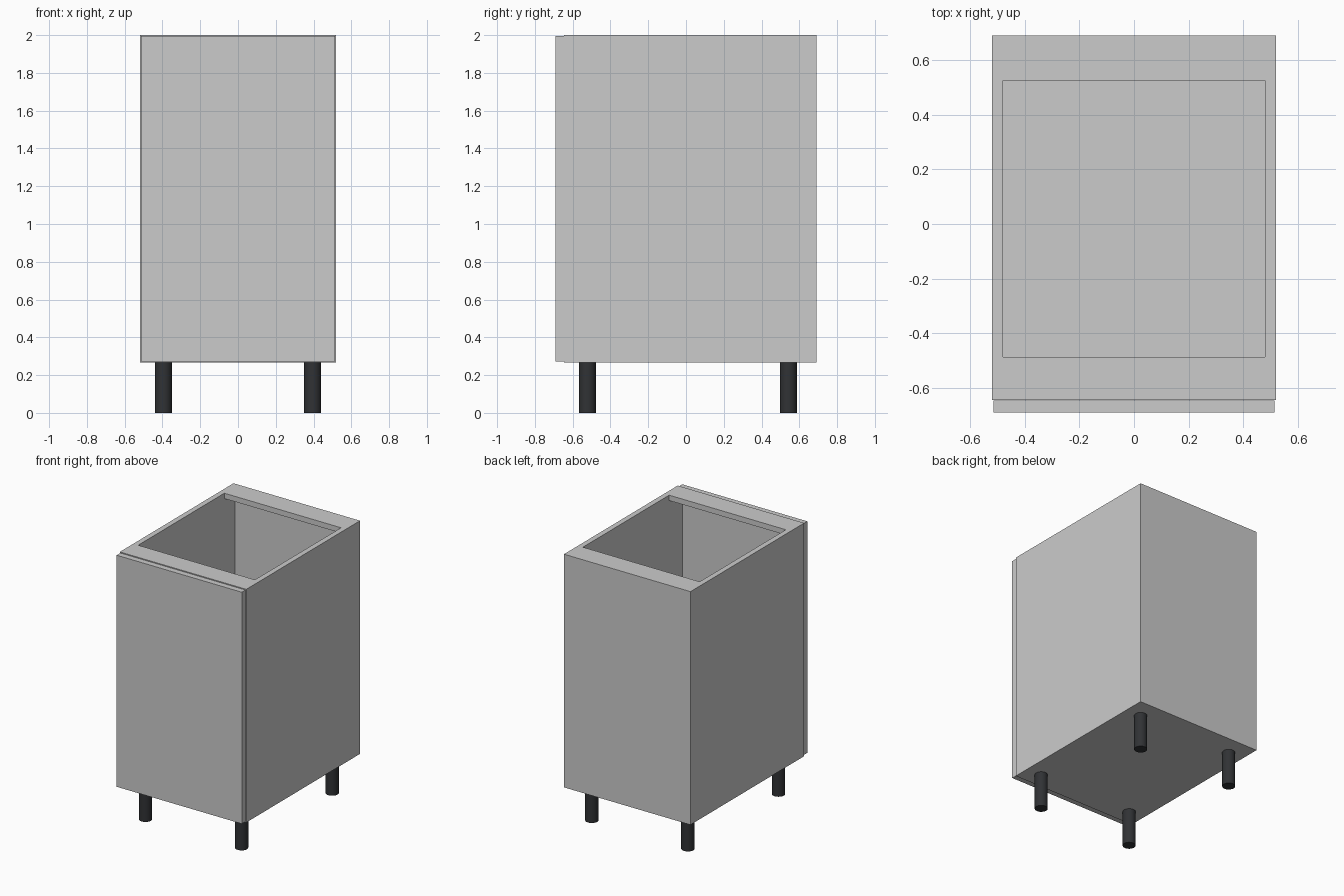
import bpy

if "Cube" in bpy.data.objects:
    bpy.data.objects.remove(bpy.data.objects["Cube"])

W, T = 0.52, 0.04            # half width, board thickness
Y0, Y1 = -0.645, 0.69        # carcass front and back
Z0, Z1 = 0.267, 2.0          # carcass bottom and top


def board(name, x, y, z):
    """Box from (min, max) ranges on each axis."""
    bpy.ops.mesh.primitive_cube_add(size=1, location=[(a + b) / 2 for a, b in (x, y, z)])
    ob = bpy.context.object
    ob.name = name
    ob.scale = [b - a for a, b in (x, y, z)]
    bpy.ops.object.transform_apply(location=False, rotation=False, scale=True)
    return ob


# Carcass boards
inner = (-W + T, W - T)
board("left_side", (-W, -W + T), (Y0, Y1), (Z0, Z1))
board("right_side", (W - T, W), (Y0, Y1), (Z0, Z1))
board("bottom", inner, (Y0, Y1 - T), (Z0, Z0 + T))
board("back", inner, (Y1 - T, Y1), (Z0, Z1 - T))

# Top rails
board("front_rail", inner, (Y0, -0.487), (Z1 - T, Z1))
board("back_rail", inner, (0.525, Y1), (Z1 - T, Z1))

# Door, slightly smaller than the carcass
board("door", (-0.514, 0.514), (-0.69, Y0 - 0.002), (0.273, 1.994))

# Round black legs
black = bpy.data.materials.new("black_plastic")
black.diffuse_color = (0.03, 0.032, 0.035, 1)
black.use_nodes = True
black.node_tree.nodes["Principled BSDF"].inputs["Base Color"].default_value = black.diffuse_color
for side, x in (("left", -0.395), ("right", 0.395)):
    for end, y in (("front", -0.522), ("back", 0.542)):
        bpy.ops.mesh.primitive_cylinder_add(vertices=32, radius=0.045, depth=Z0,
                                            location=(x, y, Z0 / 2))
        leg = bpy.context.object
        leg.name = f"{end}_{side}_leg"
        leg.data.materials.append(black)
        bpy.ops.object.shade_smooth_by_angle()
